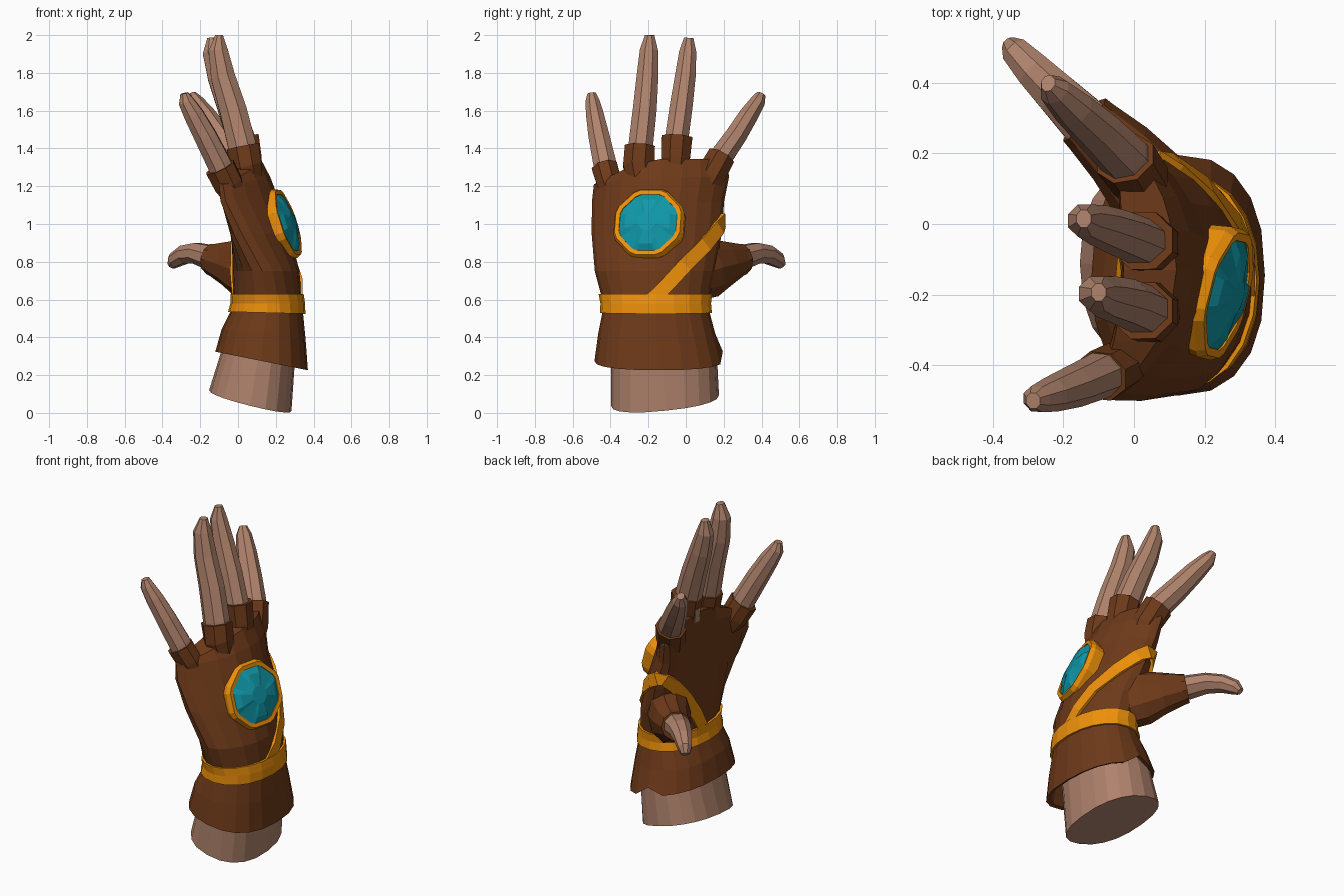
import bpy, bmesh, math
from mathutils import Vector

if "Cube" in bpy.data.objects:
    bpy.data.objects.remove(bpy.data.objects["Cube"])


def material(name, rgb):
    m = bpy.data.materials.new(name)
    m.diffuse_color = (*rgb, 1)
    m.use_nodes = True
    m.node_tree.nodes["Principled BSDF"].inputs["Base Color"].default_value = m.diffuse_color
    return m


LEATHER = material("leather", (0.155, 0.042, 0.010))
SKIN = material("skin", (0.43, 0.225, 0.15))
GOLD = material("gold", (0.85, 0.28, 0.003))
TEAL = material("teal", (0.005, 0.31, 0.39))


def skin(name, rings, mat, caps="ngon", closed=False):
    """Join equal rings of points into a flat-shaded surface."""
    bm = bmesh.new()
    vs = [[bm.verts.new(p) for p in r] for r in rings]
    n = len(vs[0])
    pairs = list(zip(vs, vs[1:])) + ([(vs[-1], vs[0])] if closed else [])
    for a, b in pairs:
        for i in range(n):
            j = (i + 1) % n
            bm.faces.new((a[i], a[j], b[j], b[i]))
    if caps == "ngon":
        bm.faces.new(vs[0])
        bm.faces.new(vs[-1])
    elif caps == "strip":       # bridges front to back across a curved top
        r = vs[-1]
        for i in range(n // 2):
            quad = [r[i], r[i + 1], r[n - i - 1], r[(n - i) % n]]
            bm.faces.new(list(dict.fromkeys(quad)))
    bmesh.ops.recalc_face_normals(bm, faces=bm.faces)
    me = bpy.data.meshes.new(name)
    bm.to_mesh(me)
    bm.free()
    me.materials.append(mat)
    ob = bpy.data.objects.new(name, me)
    bpy.context.collection.objects.link(ob)
    return ob


def tube(name, pts, mat, ref=(1, 0, 0), n=8, refs=None):
    """Loft along points (x, y, z, radius along ref, radius across)."""
    ps = [Vector(p[:3]) for p in pts]
    rings = []
    for i, p in enumerate(ps):
        d = (ps[min(i + 1, len(ps) - 1)] - ps[max(i - 1, 0)]).normalized()
        u = Vector(refs[i] if refs else ref)
        u = (u - d * u.dot(d)).normalized()
        v = d.cross(u)
        rings.append([p + u * pts[i][3] * math.cos(a) + v * pts[i][4] * math.sin(a)
                      for a in (2 * math.pi * (k + .5) / n for k in range(n))])
    return skin(name, rings, mat)


def squared(t, p):
    """Cosine and sine of a rounded-square outline; p = 1 is a circle."""
    c, s = math.cos(t), math.sin(t)
    return math.copysign(abs(c) ** p, c), math.copysign(abs(s) ** p, s)


# glove sections: z, cx, rx, cy, ry, bend, tilt, pinky drop, palm thickness, squareness
ROWS = [(0.275, .125, .245, -.145, .340, 0, -.20, 0, 1, .83),
        (0.42, .135, .222, -.155, .310, 0, -.10, 0, 1, .85),
        (0.57, .158, .182, -.160, .275, 0, 0, 0, 1, .95),
        (0.75, .160, .165, -.165, .318, .03, 0, 0, 1.15, 1),
        (0.95, .150, .125, -.155, .345, .13, 0, 0, 1.45, 1),
        (1.12, .115, .105, -.148, .350, .18, 0, 0, 1.4, 1),
        (1.25, .075, .095, -.130, .358, .155, 0, .04, 1.15, 1),
        (1.345, .045, .075, -.130, .345, .12, 0, .13, 1, 1)]


def surf(z, t, off=0.0):
    """Point on the glove at height z and angle t (0 thumb side, 90 back)."""
    for lo, hi in zip(ROWS, ROWS[1:]):
        if z <= hi[0]:
            break
    f = (z - lo[0]) / (hi[0] - lo[0])
    _, cx, rx, cy, ry, bend, tilt, drop, palm, p = [a + (b - a) * f for a, b in zip(lo, hi)]
    c, s = squared(t, p)
    x = cx + (rx * (palm if s < 0 else 1) + off) * s - bend * c * c * (.55 if c > 0 else 1)
    y = cy + (ry + off) * c
    return Vector((x, y, z + tilt * (x - cx) - drop * max(0, -c) ** 1.5))


N = 20
ANG = [2 * math.pi * i / N for i in range(N)]

# glove body with a turned-in, slightly torn cuff
rings = [[surf(z, t, o) for t in ANG] for z, o in [(.5, -.02), (.28, -.02)]]
rings += [[surf(r[0], t) for t in ANG] for r in ROWS]
for r in rings[1:3]:
    r[0].z += .05
skin("glove_body", rings, LEATHER, caps="strip")

# forearm with slanted cut end
arm = []
for z, cx, rx, cy, ry, k in [(.066, .065, .218, -.111, .286, 1),
                             (.30, .105, .197, -.116, .280, .3),
                             (.52, .150, .150, -.150, .245, 0)]:
    sq = [squared(t, .85) for t in ANG]
    arm.append([(cx + rx * s, cy + ry * c, z + k * (-.25 * rx * s + .1 * ry * c))
                for c, s in sq])
skin("forearm", arm, SKIN)

# fingers and thumb
FINGERS = {
    "pinky": [(-.06, -.41, 1.22, .07, .066), (-.10, -.43, 1.32, .068, .066),
              (-.17, -.46, 1.46, .064, .06), (-.235, -.483, 1.58, .056, .05),
              (-.275, -.495, 1.65, .044, .039), (-.285, -.50, 1.692, .022, .024)],
    "ring": [(.04, -.25, 1.30, .08, .07), (.02, -.24, 1.42, .08, .07),
             (-.025, -.22, 1.60, .077, .068), (-.08, -.205, 1.78, .069, .062),
             (-.105, -.197, 1.92, .055, .052), (-.10, -.193, 2.0, .022, .027)],
    "middle": [(.04, -.06, 1.30, .08, .065), (.02, -.05, 1.44, .08, .067),
               (-.04, -.025, 1.62, .075, .065), (-.10, -.003, 1.78, .066, .059),
               (-.14, .01, 1.91, .051, .049), (-.142, .015, 1.985, .022, .027)],
    "index": [(.01, .14, 1.27, .08, .066), (-.03, .19, 1.36, .076, .066),
              (-.10, .26, 1.46, .07, .061), (-.17, .325, 1.565, .061, .055),
              (-.225, .378, 1.645, .046, .043), (-.243, .398, 1.687, .022, .026)]}
for name, pts in FINGERS.items():
    tube(name + "_finger", pts, SKIN)
tube("thumb", [(-.08, .23, .80, .07, .08), (-.15, .30, .825, .068, .075),
               (-.22, .37, .845, .059, .065), (-.285, .435, .838, .052, .055),
               (-.335, .488, .808, .043, .043), (-.352, .508, .78, .024, .024)],
     SKIN, ref=(0, 0, 1))

# open finger holes of the glove: short sleeves growing out of the knuckles
tube("pinky_sleeve", [(.03, -.36, 1.06, .04, .04), (-.05, -.405, 1.21, .082, .07),
                      (-.095, -.43, 1.30, .085, .074)], LEATHER)
tube("ring_sleeve", [(.09, -.23, 1.15, .05, .06), (.045, -.25, 1.31, .088, .09),
                     (.025, -.245, 1.41, .092, .086)], LEATHER)
tube("middle_sleeve", [(.09, -.07, 1.15, .05, .06), (.045, -.055, 1.34, .088, .082),
                       (.025, -.047, 1.46, .092, .088)], LEATHER)
tube("index_sleeve", [(.06, .04, 1.08, .04, .05), (.02, .12, 1.24, .085, .085),
                      (-.025, .185, 1.355, .09, .08)], LEATHER)
tube("thumb_sleeve", [(.12, .0, .73, .15, .13), (.03, .12, .77, .165, .12),
                      (-.04, .20, .79, .125, .105), (-.12, .275, .81, .09, .088),
                      (-.14, .295, .815, .085, .085)], LEATHER, ref=(0, 0, 1), n=10)

# gold wrist band
skin("wrist_band", [[surf(z, t, o) for t in ANG] for z, o in
                    [(.53, -.01), (.53, .012), (.58, .016), (.63, .012), (.63, -.01)]],
     GOLD, caps="none", closed=True)

# gold strap from the band, around the thumb web and back down the palm
PATH = [(93, .60), (78, .68), (61, .78), (40, .89), (20, .98), (3, 1.02),
        (-15, 1.02), (-35, .97), (-55, .86), (-72, .72), (-88, .58)]
pts, normals = [], []
for deg, z in PATH:
    t, e = math.radians(deg), .02
    du = surf(z, t + e) - surf(z, t - e)
    normals.append(-du.cross(surf(z + e, t) - surf(z - e, t)))
    pts.append((*surf(z, t, .002 if z > .62 else -.006), .018, .055))
tube("thumb_strap", pts, GOLD, n=4, refs=normals)

# gem and its gold frame on the back of the hand
CEN = Vector((.24, -.195, 1.0))
NRM = Vector((1, -.25, .33)).normalized()
U = Vector((0, 0, 1))
U = (U - NRM * U.dot(NRM)).normalized()
V = NRM.cross(U)


def disc(r, h, star=0.0, n=16):
    """Ring with the outline of an octagon with blunt corners."""
    out = []
    for k in range(n):
        a = 2 * math.pi * (k + .5) / n
        w = abs((a + math.pi / 8) % (math.pi / 4) - math.pi / 8)
        q = r * (1 - star * (k % 4 in (1, 2))) / math.cos(w)
        a += math.pi / 16 * (-1 if k % 2 else 1) * .5
        out.append(CEN + NRM * h + U * q * math.cos(a) + V * q * math.sin(a))
    return out


skin("gem_frame", [disc(.185, -.06), disc(.195, .005), disc(.183, .03),
                   disc(.16, .028), disc(.153, -.06)], GOLD, caps="none", closed=True)
skin("gem", [disc(.163, -.02), disc(.161, .022), disc(.125, .045, star=.3),
             disc(.05, .058)], TEAL)
